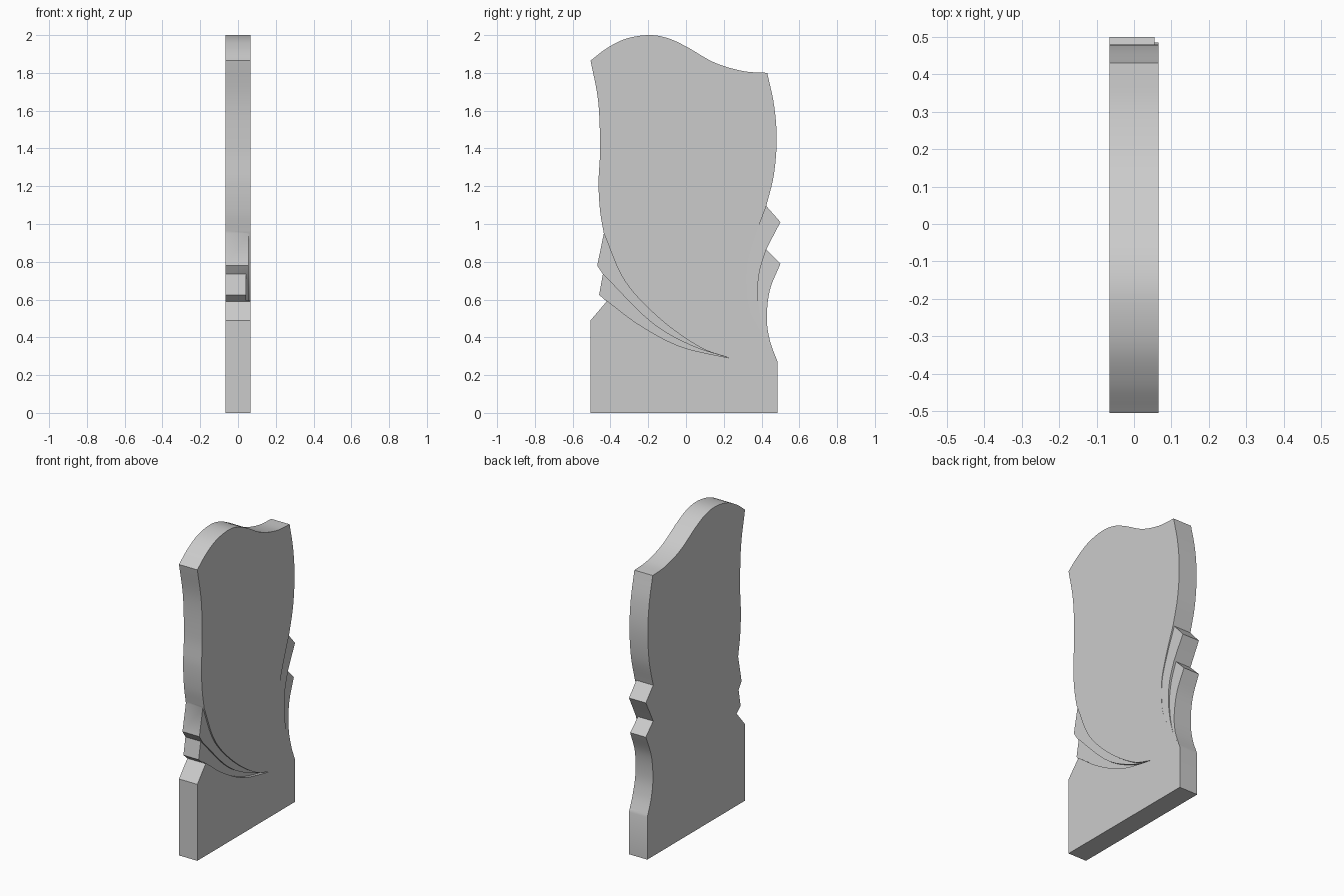
import bpy, bmesh
from mathutils import Vector

if "Cube" in bpy.data.objects:
    bpy.data.objects.remove(bpy.data.objects["Cube"])

HALF = 0.065


def curve(pts, n=8):
    """Smooth line through (y, z) points."""
    p = [Vector(q) for q in pts]
    p = [2 * p[0] - p[1]] + p + [2 * p[-1] - p[-2]]
    out = []
    for a, b, c, d in zip(p, p[1:], p[2:], p[3:]):
        for i in range(n):
            t = i / n
            out.append(0.5 * (2 * b + (c - a) * t + (2 * a - 5 * b + 4 * c - d) * t * t
                              + (3 * b - a - 3 * c + d) * t ** 3))
    return [tuple(v) for v in out] + [tuple(pts[-1])]


def prism(name, outline, low, high):
    """Outline in y, z closed between x = low(y, z) and x = high."""
    pts = []
    for q in outline:
        if not pts or (Vector(q) - Vector(pts[-1])).length > 1e-4:
            pts.append(q)
    bm = bmesh.new()
    a = [bm.verts.new((low(y, z), y, z)) for y, z in pts]
    b = [bm.verts.new((high, y, z)) for y, z in pts]
    bm.faces.new(a[::-1])
    bm.faces.new(b)
    for i in range(len(a)):
        j = (i + 1) % len(a)
        bm.faces.new((a[i], a[j], b[j], b[i]))
    bmesh.ops.recalc_face_normals(bm, faces=bm.faces)
    me = bpy.data.meshes.new(name)
    bm.to_mesh(me)
    bm.free()
    ob = bpy.data.objects.new(name, me)
    bpy.context.collection.objects.link(ob)
    return ob


# Slab silhouette, anticlockwise from the lower left corner
outline = [(-.505, 0), (.485, 0)]
outline += curve([(.485, .27), (.445, .38), (.428, .5), (.444, .65), (.5, .79)])
outline += curve([(.425, .865), (.458, .93), (.5, 1.01)])
outline += curve([(.425, 1.095), (.465, 1.26), (.48, 1.45), (.466, 1.63), (.43, 1.8)])
outline += curve([(.43, 1.8), (.3, 1.81), (.15, 1.855), (0, 1.94), (-.1, 1.985),
                  (-.2, 2), (-.32, 1.98), (-.42, 1.93), (-.505, 1.865)])
outline += curve([(-.505, 1.865), (-.465, 1.65), (-.455, 1.4), (-.463, 1.22), (-.455, 1.07), (-.435, .95)])
outline += [(-.47, .78), (-.44, .735), (-.46, .625), (-.42, .59), (-.505, .49)]
slab = prism("headstone_slab", outline, lambda y, z: -HALF, HALF)

# Left drapery folds, sweeping to a point
fold_a = curve([(-.435, .95), (-.325, .70), (-.14, .50), (.07, .35), (.23, .29)])
fold_b = curve([(-.44, .735), (-.19, .485), (.02, .36), (.225, .291)])
fold_c = curve([(-.42, .595), (-.245, .465), (-.03, .352), (.23, .29)])
left_upper = fold_a + fold_c[::-1] + [(-.6, .595), (-.6, .95)]
left_lower = fold_b + fold_c[-2::-1] + [(-.6, .595), (-.6, .735)]

# Right drapery folds, fading out toward the bottom
fold_d = curve([(.425, 1.095), (.365, .93), (.325, .78), (.325, .62), (.345, .52)])
fold_e = curve([(.425, .865), (.39, .75), (.38, .63), (.395, .5), (.425, .38)])
right_upper = fold_d + [(.425, .38), (.6, .074), (.6, 1.095)]
right_lower = fold_e + [(.425, .77), (.6, .77), (.6, .865)]
right_lower = fold_e + [(.6, .38), (.6, .865)]

cuts = [
    ("left_fold_upper", left_upper, lambda y, z: HALF - .010),
    ("left_fold_lower", left_lower, lambda y, z: HALF - .022),
    ("right_fold_upper", right_upper,
     lambda y, z: HALF - .028 * (.868 * (y - .345) + .496 * (z - .52)) - .0002),
    ("right_fold_lower", right_lower, lambda y, z: HALF - .0005 - .045 * (z - .38)),
]
for name, shape, low in cuts:
    cutter = prism(name + "_cutter", shape, low, .12)
    cutter.hide_render = True
    cutter.hide_viewport = False
    mod = slab.modifiers.new(name, 'BOOLEAN')
    mod.operation = 'DIFFERENCE'
    mod.solver = 'EXACT'
    mod.object = cutter
    bpy.context.view_layer.objects.active = slab
    bpy.ops.object.modifier_apply(modifier=name)
    bpy.data.objects.remove(cutter)

bpy.ops.object.select_all(action='DESELECT')
slab.select_set(True)
bpy.context.view_layer.objects.active = slab
bpy.ops.object.shade_smooth_by_angle(angle=0.4)
